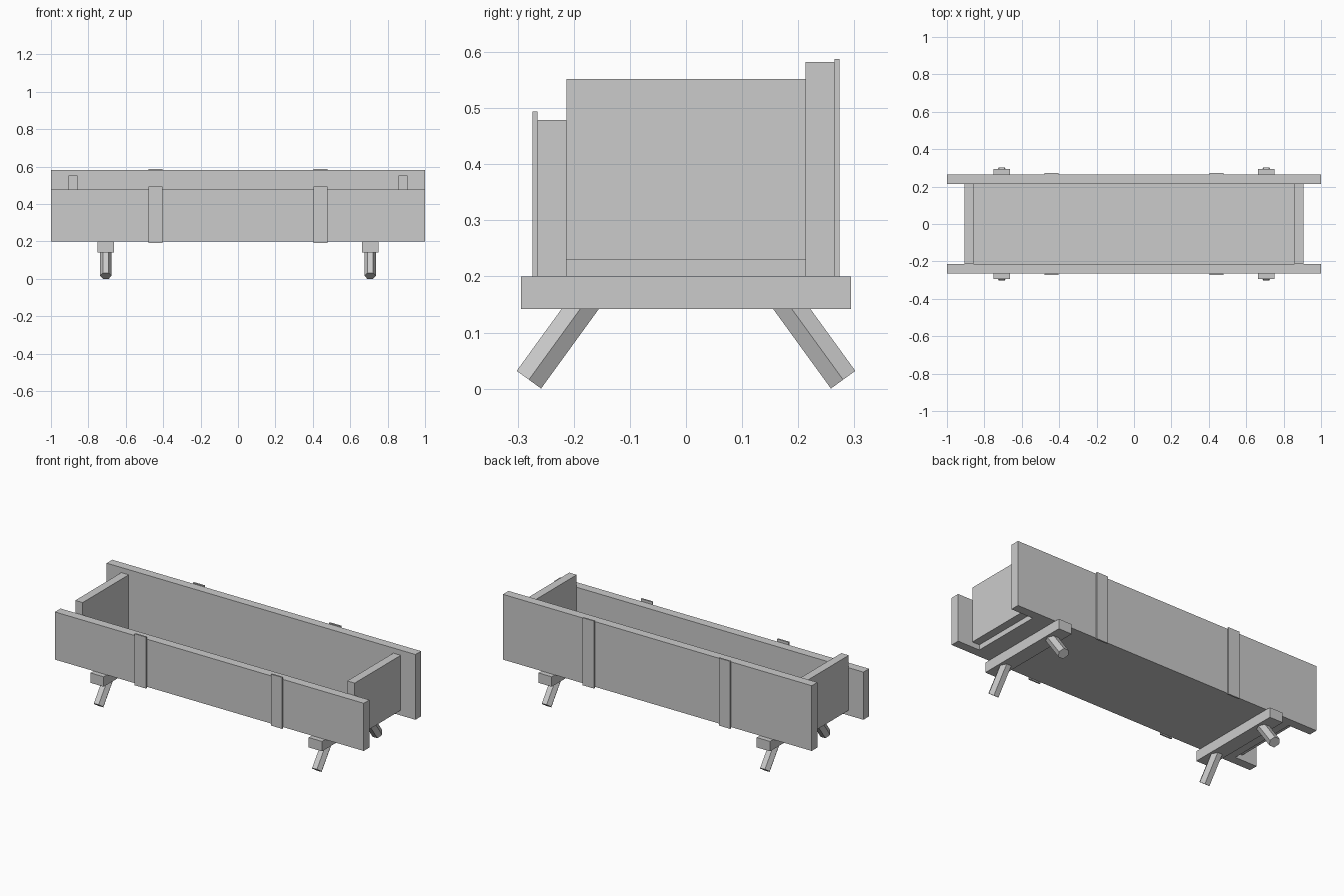
import bpy
from mathutils import Vector

cube = bpy.data.objects.get("Cube")
if cube:
    bpy.data.objects.remove(cube, do_unlink=True)

# Single plain grey
grey = bpy.data.materials.new("plain_grey")
grey.use_nodes = True
colour = (0.6, 0.6, 0.6, 1)
grey.diffuse_color = colour
grey.node_tree.nodes["Principled BSDF"].inputs["Base Color"].default_value = colour


def box(name, x, y, z):
    """Box from its (min, max) range along each axis."""
    ranges = (x, y, z)
    bpy.ops.mesh.primitive_cube_add(size=1, location=[sum(r) / 2 for r in ranges])
    ob = bpy.context.object
    ob.name = name
    ob.scale = [abs(r[1] - r[0]) for r in ranges]
    bpy.ops.object.transform_apply(location=False, rotation=False, scale=True)
    ob.data.materials.append(grey)
    return ob


def leg(name, foot, top):
    """Six-sided round leg between two points, with corners towards the sides."""
    foot, top = Vector(foot), Vector(top)
    axis = top - foot
    bpy.ops.mesh.primitive_cylinder_add(vertices=6, radius=0.031, depth=axis.length,
                                        location=(foot + top) / 2)
    ob = bpy.context.object
    ob.name = name
    # Put corners on the local x axis, then lean about x
    corner = max(v.co.x for v in ob.data.vertices)
    if corner < 0.03:
        for v in ob.data.vertices:
            v.co.x, v.co.y = v.co.y, -v.co.x
    ob.rotation_euler.x = Vector((0, 1)).angle_signed(Vector((axis.y, axis.z)))
    ob.rotation_euler.x = -abs(ob.rotation_euler.x) if axis.y > 0 else abs(ob.rotation_euler.x)
    ob.data.materials.append(grey)


# Trough boards: low front, tall back, floor between
box("front_board", (-1, 1), (-0.265, -0.213), (0.2, 0.479))
box("back_board", (-1, 1), (0.213, 0.265), (0.2, 0.582))
box("floor_board", (-0.858, 0.858), (-0.213, 0.213), (0.2, 0.23))

for side, s in (("left", 1), ("right", -1)):
    # End board, raised to the floor's upper face
    box(f"{side}_end_board", (s * 0.857, s * 0.905), (-0.213, 0.213), (0.23, 0.552))
    # Thin upright battens on the outside
    strap = (s * 0.404, s * 0.478)
    box(f"{side}_front_batten", strap, (-0.274, -0.265), (0.193, 0.494))
    box(f"{side}_back_batten", strap, (0.265, 0.274), (0.193, 0.588))
    # Cross beam with two splayed legs
    box(f"{side}_cross_beam", (s * 0.664, s * 0.75), (-0.294, 0.294), (0.142, 0.2))
    for end, e in (("front", -1), ("back", 1)):
        leg(f"{side}_{end}_leg", (s * 0.707, e * 0.28, 0.016), (s * 0.707, e * 0.174, 0.162))
